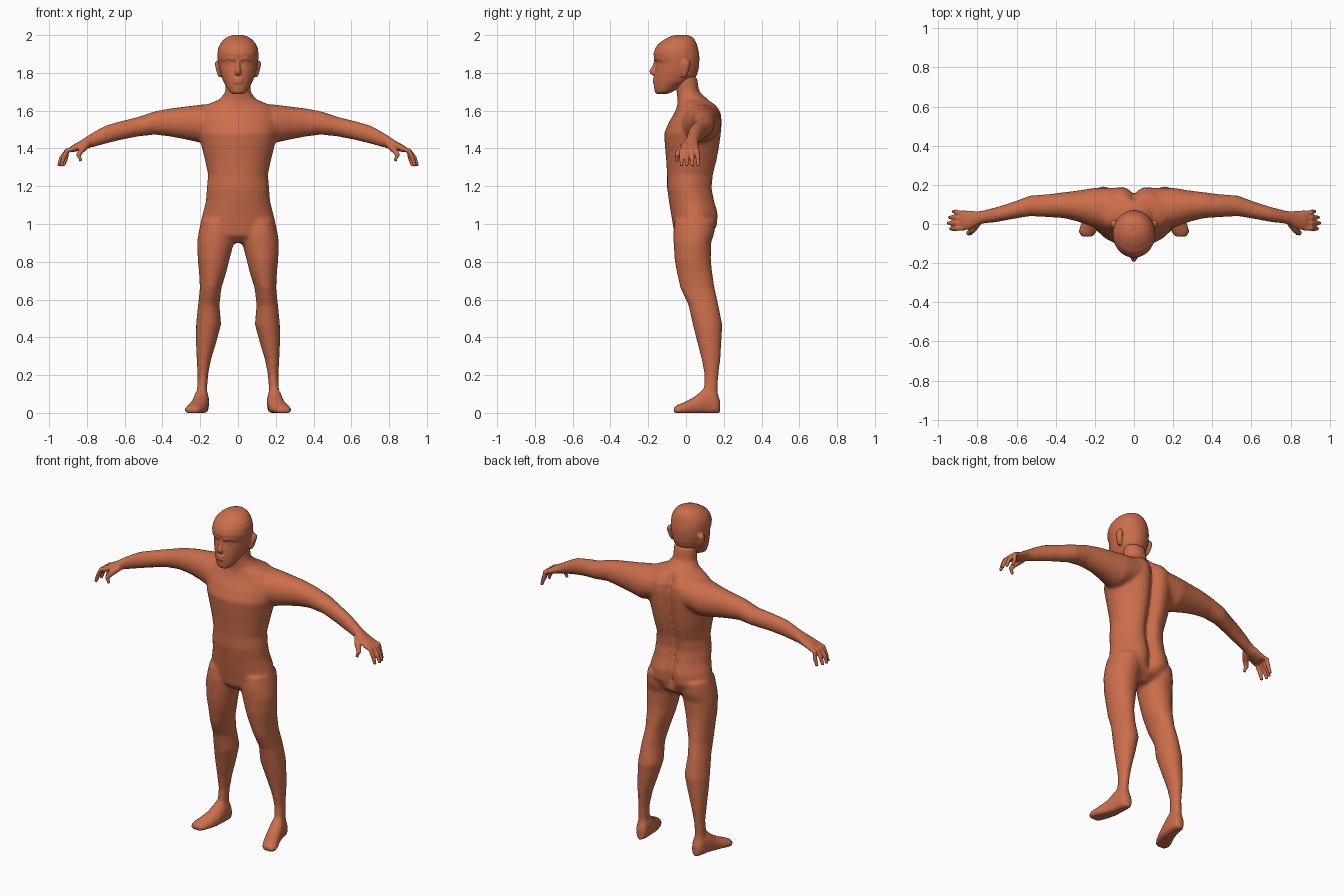
import bpy, bmesh, math
from mathutils import Vector

skin = bpy.data.materials.new("terracotta")
skin.diffuse_color = (0.60, 0.155, 0.070, 1)


def skin_rings(bm, rings):
    """Bridge rings of points into a closed tube."""
    rows = [[bm.verts.new(p) for p in ring] for ring in rings]
    n = len(rows[0])
    for a, b in zip(rows, rows[1:]):
        for i in range(n):
            j = (i + 1) % n
            bm.faces.new((a[i], a[j], b[j], b[i]))
    bm.faces.new(rows[0][::-1])
    bm.faces.new(rows[-1])


def loft(bm, axis, sections, side=1, n=24, tweak=None):
    """Elliptical sections (pos, a0, a1, b0, b1) stacked along an axis."""
    rings = []
    for pos, a0, a1, b0, b1 in sections:
        ring = []
        for k in range(n):
            t = 2 * math.pi * k / n
            a = (a0 + a1) / 2 + (a1 - a0) / 2 * math.cos(t)
            b = (b0 + b1) / 2 + (b1 - b0) / 2 * math.sin(t)
            p = {"x": (pos, a, b), "y": (a, pos, b), "z": (a, b, pos)}[axis]
            p = Vector(p)
            if tweak:
                p = tweak(p, math.sin(t))
            ring.append((p.x * side, p.y, p.z))
        rings.append(ring)
    skin_rings(bm, rings)


def tube(bm, points, radii, side=1, n=10):
    """Round tube along a polyline."""
    pts = [Vector(p) for p in points]
    rings = []
    for i, p in enumerate(pts):
        d = pts[min(i + 1, len(pts) - 1)] - pts[max(i - 1, 0)]
        q = d.to_track_quat("Z", "Y")
        ring = []
        for k in range(n):
            t = 2 * math.pi * k / n
            v = p + q @ Vector((math.cos(t), math.sin(t), 0)) * radii[i]
            ring.append((v.x * side, v.y, v.z))
        rings.append(ring)
    skin_rings(bm, rings)


def finish(name, bm, voxel, smooth):
    """Fuse the overlapping pieces into one smooth surface."""
    bmesh.ops.recalc_face_normals(bm, faces=bm.faces)
    me = bpy.data.meshes.new(name)
    bm.to_mesh(me)
    bm.free()
    me.materials.append(skin)
    for f in me.polygons:
        f.use_smooth = True
    ob = bpy.data.objects.new(name, me)
    bpy.context.collection.objects.link(ob)
    m = ob.modifiers.new("fuse", "REMESH")
    m.mode = "VOXEL"
    m.voxel_size = voxel
    m.use_smooth_shade = True
    s = ob.modifiers.new("soften", "SMOOTH")
    s.factor = 0.5
    s.iterations = smooth


# Torso and neck: z, half width, front, back
torso = [(0.90, .06, -.02, .09), (0.94, .17, -.06, .14), (1.00, .20, -.07, .162),
         (1.06, .185, -.08, .165), (1.12, .17, -.09, .148), (1.19, .165, -.10, .135),
         (1.26, .158, -.10, .142), (1.34, .175, -.105, .162), (1.42, .195, -.112, .175),
         (1.48, .21, -.116, .182), (1.54, .215, -.09, .186), (1.59, .21, -.06, .18),
         (1.63, .17, -.045, .155), (1.66, .095, -.045, .115), (1.70, .068, -.05, .07),
         (1.78, .066, -.055, .058)]


def spine(p, s):
    # groove down the middle of the back, fuller muscle on either side
    if s > 0 and .96 < p.z < 1.64:
        p.y += s * (.014 * math.exp(-((abs(p.x) - .09) / .05) ** 2)
                    - .035 * math.exp(-(p.x / .025) ** 2))
    return p


def ground(p, s):
    p.z = max(p.z, 0)
    return p


body = bmesh.new()
loft(body, "z", [(z, -w, w, f, b) for z, w, f, b in torso], n=48, tweak=spine)

arm = [(.08, -.03, .185, 1.46, 1.64), (.20, -.02, .185, 1.43, 1.632),
       (.28, .01, .172, 1.448, 1.622), (.36, .03, .162, 1.463, 1.612),
       (.44, .035, .152, 1.473, 1.597), (.53, .04, .146, 1.463, 1.567),
       (.62, .025, .112, 1.445, 1.545), (.70, .01, .087, 1.425, 1.522),
       (.76, .003, .072, 1.408, 1.49), (.80, -.005, .062, 1.40, 1.462)]
leg = [(1.02, .03, .195, -.06, .155), (.95, .018, .21, -.068, .15),
       (.90, .022, .217, -.066, .133), (.81, .045, .213, -.06, .132),
       (.75, .06, .207, -.05, .138), (.66, .088, .202, -.03, .152),
       (.57, .098, .212, .013, .172), (.47, .089, .222, .035, .192),
       (.38, .113, .223, .058, .188), (.28, .143, .219, .083, .182),
       (.20, .158, .214, .098, .172), (.13, .163, .217, .094, .168),
       (.04, .16, .225, .09, .175)]
foot = [(.18, .165, .207, -.01, .07), (.16, .153, .222, -.02, .12),
        (.10, .152, .236, -.02, .135), (.05, .158, .25, -.02, .09),
        (.0, .172, .272, -.02, .062), (-.04, .19, .285, -.02, .045),
        (-.066, .21, .27, -.01, .032)]
for side in (1, -1):
    loft(body, "x", arm, side)
    loft(body, "z", leg, side)
    loft(body, "y", foot, side, tweak=ground)
finish("body", body, .01, 6)

# Hands: palm, four bent fingers and a thumb
palm = [(.77, .003, .068, 1.408, 1.483), (.80, -.008, .064, 1.398, 1.463),
        (.84, -.028, .068, 1.388, 1.437), (.875, -.032, .07, 1.38, 1.418),
        (.892, -.028, .066, 1.38, 1.405)]
for side, name in ((1, "left_hand"), (-1, "right_hand")):
    bm = bmesh.new()
    loft(bm, "x", palm, side)
    for y, tip in ((.058, .925), (.031, .943), (.004, .95), (-.022, .938)):
        tube(bm, [(.865, y * .9, 1.4), (.905, y, 1.388), (tip - .015, y * 1.08, 1.35),
                  (tip, y * 1.1, 1.307)], (.014, .0135, .012, .009), side)
    tube(bm, [(.80, .005, 1.42), (.825, -.03, 1.395), (.845, -.047, 1.365),
              (.832, -.05, 1.333)], (.02, .018, .014, .01), side)
    finish(name, bm, .005, 3)

# Head: z, half width, front, back
skull = [(1.688, .028, -.155, -.10), (1.70, .045, -.166, -.07), (1.73, .064, -.17, -.02),
         (1.755, .078, -.17, .03), (1.785, .09, -.168, .057), (1.82, .099, -.164, .067),
         (1.852, .105, -.158, .07), (1.875, .108, -.168, .071), (1.90, .109, -.173, .07),
         (1.93, .105, -.163, .064), (1.955, .094, -.146, .057), (1.978, .075, -.112, .045),
         (1.992, .052, -.085, .03), (2.001, .024, -.06, .005)]
head = bmesh.new()
loft(head, "z", [(z, -w, w, f, b) for z, w, f, b in skull], n=40)
# nose, lips and chin
loft(head, "z", [(1.788, -.010, .010, -.18, -.14), (1.796, -.02, .02, -.19, -.14),
                 (1.812, -.016, .016, -.195, -.14), (1.84, -.010, .010, -.177, -.14),
                 (1.872, -.009, .009, -.168, -.14)], n=12)
for z, r in ((1.767, .0085), (1.751, .009)):
    tube(head, [(-.032, -.15, z - .002), (-.014, -.169, z), (.014, -.169, z),
                (.032, -.15, z - .002)], (.004, r, r, .004))
for side in (1, -1):
    # brow, eyelid and ear
    tube(head, [(.015, -.162, 1.872), (.045, -.152, 1.878), (.078, -.122, 1.87)],
         (.009, .010, .008), side)
    tube(head, [(.022, -.148, 1.848), (.042, -.145, 1.85), (.062, -.13, 1.848)],
         (.004, .010, .004), side)
    loft(head, "z", [(1.778, .08, .104, -.022, .0), (1.80, .085, .112, -.024, .012),
                     (1.835, .09, .121, -.022, .022), (1.855, .09, .122, -.016, .022),
                     (1.866, .09, .114, -.008, .014)], side, n=12)
finish("head", head, .006, 3)
